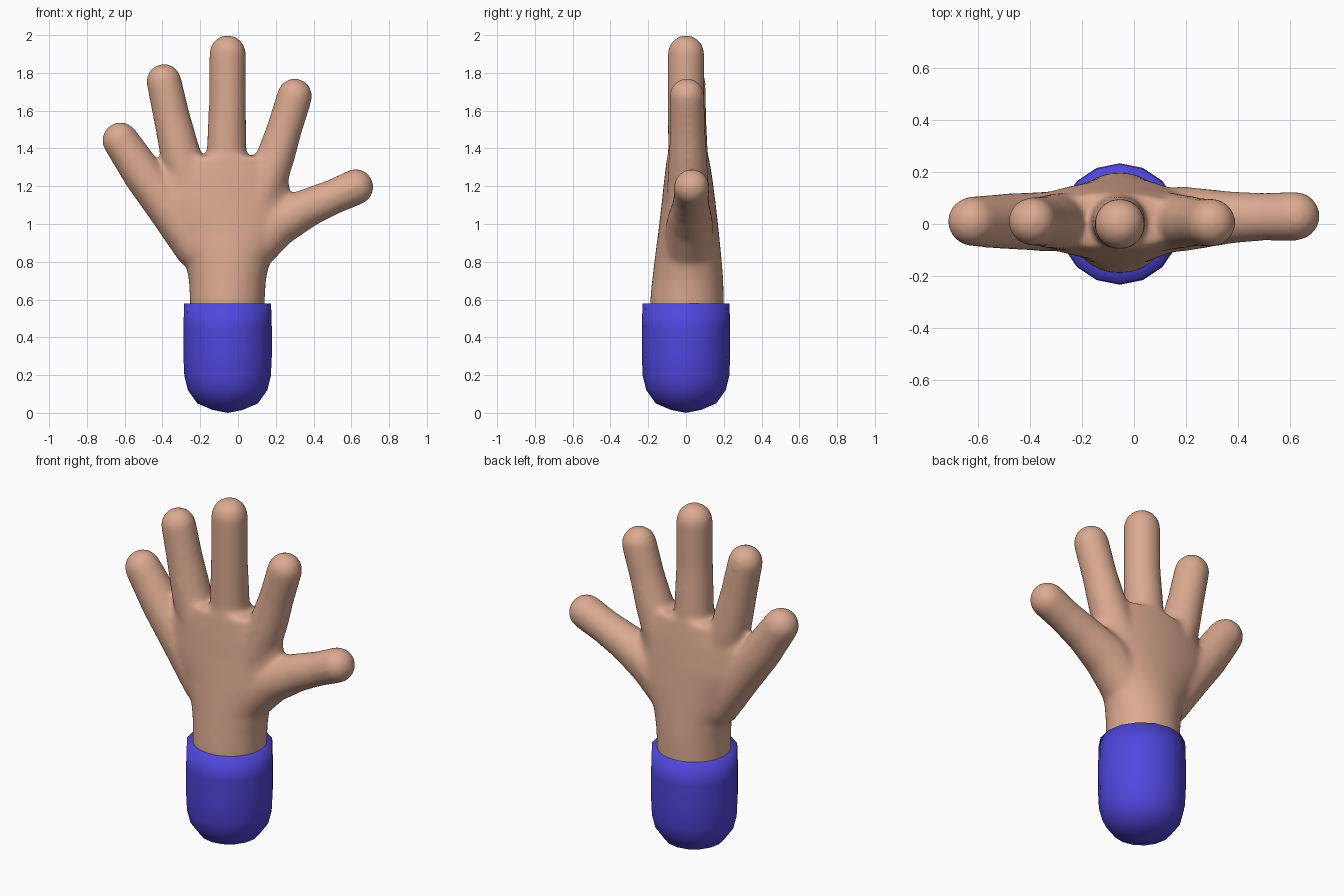
import bpy, bmesh, math
from mathutils import Vector

if "Cube" in bpy.data.objects:
    bpy.data.objects.remove(bpy.data.objects["Cube"])


def material(name, rgb):
    m = bpy.data.materials.new(name)
    m.diffuse_color = (*rgb, 1)
    m.use_nodes = True
    m.node_tree.nodes["Principled BSDF"].inputs["Base Color"].default_value = m.diffuse_color
    return m


skin = material("skin", (0.71, 0.40, 0.28))
blue = material("blue_cuff", (0.08, 0.062, 0.72))


def make_object(name, bm, mat):
    mesh = bpy.data.meshes.new(name)
    bm.to_mesh(mesh)
    bm.free()
    mesh.materials.append(mat)
    ob = bpy.data.objects.new(name, mesh)
    bpy.context.collection.objects.link(ob)
    return ob


def ball(x, y, z, r):
    """Points on a sphere."""
    pts = [Vector((x, y, z + r)), Vector((x, y, z - r))]
    for i in range(1, 10):
        a = math.pi * i / 10
        for j in range(20):
            t = math.tau * j / 20
            pts.append(Vector((x + r * math.sin(a) * math.cos(t),
                               y + r * math.sin(a) * math.sin(t),
                               z + r * math.cos(a))))
    return pts


def oval(z, x0, x1, y0, y1):
    """Points on a horizontal ellipse."""
    return [Vector(((x0 + x1) / 2 + (x1 - x0) / 2 * math.cos(math.tau * j / 40),
                    (y0 + y1) / 2 + (y1 - y0) / 2 * math.sin(math.tau * j / 40), z))
            for j in range(40)]


def add_hulls(bm, sections):
    """Join each neighbouring pair of sections with a convex skin."""
    for a, b in zip(sections, sections[1:]):
        part = bmesh.new()
        for p in a + b:
            part.verts.new(p)
        res = bmesh.ops.convex_hull(part, input=part.verts[:])
        inner = [v for v in part.verts if not v.link_faces]
        bmesh.ops.delete(part, geom=inner, context='VERTS')
        bmesh.ops.recalc_face_normals(part, faces=part.faces[:])
        tmp = bpy.data.meshes.new("part")
        part.to_mesh(tmp)
        part.free()
        bm.from_mesh(tmp)
        bpy.data.meshes.remove(tmp)


# Hand: palm ovals plus tapered fingers, blended into one skin
hand_bm = bmesh.new()
palm = [(0.42, -0.25, 0.14, -0.19, 0.20), (0.60, -0.255, 0.142, -0.19, 0.20),
        (0.70, -0.26, 0.148, -0.18, 0.198), (0.80, -0.278, 0.168, -0.168, 0.19),
        (0.95, -0.36, 0.25, -0.148, 0.175), (1.10, -0.46, 0.28, -0.13, 0.158),
        (1.24, -0.46, 0.27, -0.115, 0.14), (1.36, -0.36, 0.20, -0.10, 0.12)]
add_hulls(hand_bm, [oval(*s) for s in palm])

digits = {
    "little": [(-0.623, 0.01, 1.443, 0.097), (-0.50, 0.01, 1.26, 0.108),
               (-0.37, 0.01, 1.09, 0.115), (-0.22, 0.01, 0.88, 0.12)],
    "ring": [(-0.392, 0.01, 1.755, 0.094), (-0.35, 0.01, 1.56, 0.098),
             (-0.305, 0.01, 1.37, 0.108), (-0.20, 0.01, 1.05, 0.12)],
    "middle": [(-0.055, 0.0, 1.903, 0.098), (-0.056, 0.0, 1.65, 0.098),
               (-0.06, 0.01, 1.40, 0.106), (-0.06, 0.01, 1.05, 0.12)],
    "index": [(0.30, 0.005, 1.678, 0.094), (0.245, 0.008, 1.50, 0.094),
              (0.20, 0.01, 1.36, 0.102), (0.08, 0.01, 1.05, 0.12)],
    "thumb": [(0.623, 0.03, 1.196, 0.096), (0.50, 0.028, 1.142, 0.093),
              (0.36, 0.025, 1.082, 0.103), (0.20, 0.02, 1.00, 0.125),
              (0.04, 0.01, 0.84, 0.13)],
}
for path in digits.values():
    add_hulls(hand_bm, [ball(*p) for p in path])

hand = make_object("hand", hand_bm, skin)
remesh = hand.modifiers.new("blend", 'REMESH')
remesh.mode = 'VOXEL'
remesh.voxel_size = 0.013
remesh.use_smooth_shade = True
soften = hand.modifiers.new("soften", 'SMOOTH')
soften.factor = 0.5
soften.iterations = 18

# Cuff: sixteen-sided cup with a rounded bottom and a flat rim
cuff_bm = bmesh.new()
profile = [(0.08, 0.016), (0.16, 0.05), (0.21, 0.12), (0.229, 0.195),
           (0.234, 0.30), (0.234, 0.45), (0.23, 0.58), (0.17, 0.58)]
N = 16
rings = [[cuff_bm.verts.new((-0.055 + r * math.cos(math.tau * j / N),
                             r * math.sin(math.tau * j / N), z))
          for j in range(N)] for r, z in profile]
for a, b in zip(rings, rings[1:]):
    for j in range(N):
        k = (j + 1) % N
        cuff_bm.faces.new((a[j], a[k], b[k], b[j]))
pole = cuff_bm.verts.new((-0.055, 0, 0))
for j in range(N):
    cuff_bm.faces.new((pole, rings[0][(j + 1) % N], rings[0][j]))
cuff_bm.faces.new(rings[-1])
bmesh.ops.recalc_face_normals(cuff_bm, faces=cuff_bm.faces[:])
for f in cuff_bm.faces:
    f.smooth = True
make_object("cuff", cuff_bm, blue)
